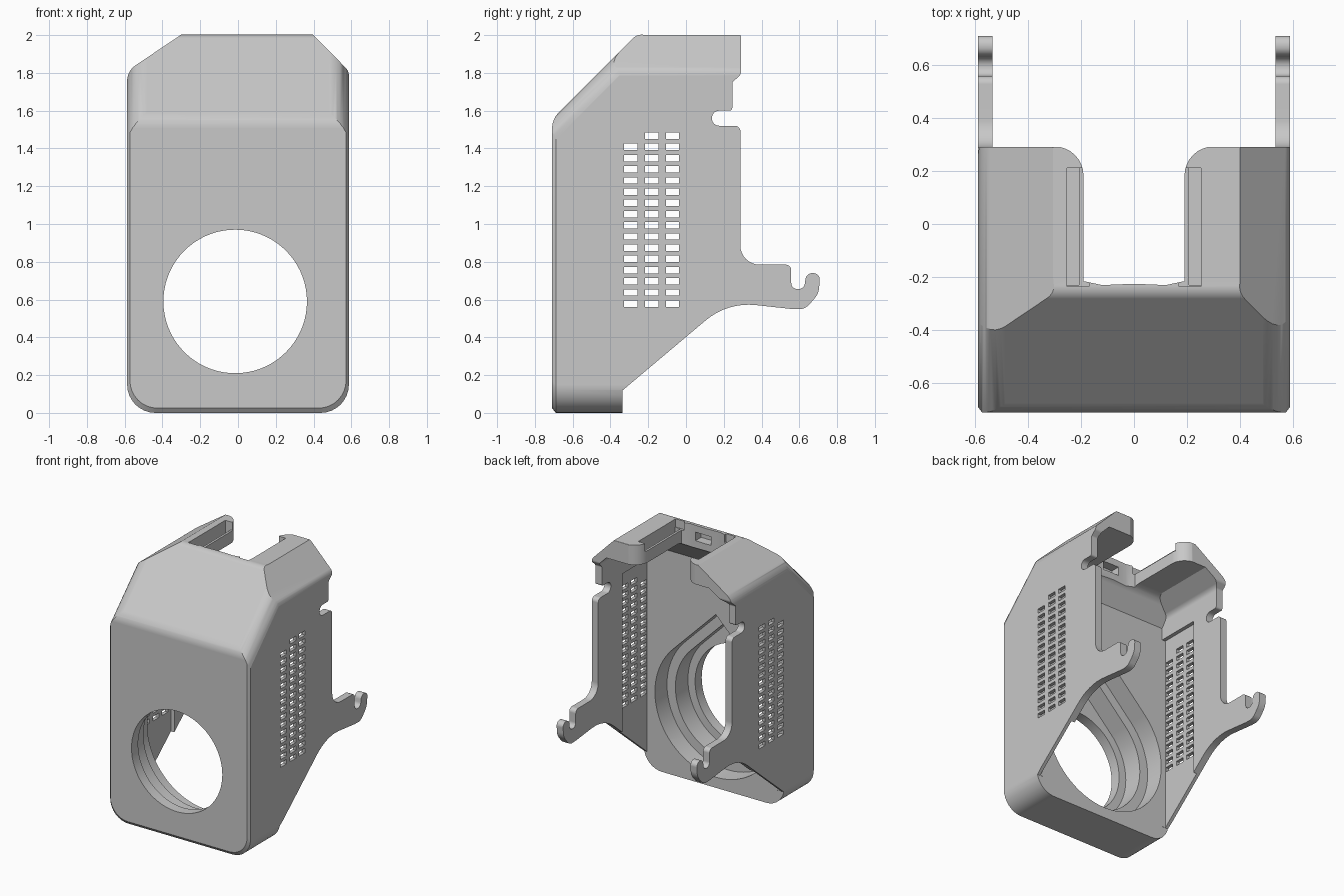
import bpy
import bmesh
import math
from mathutils import Vector, Matrix

old = bpy.data.objects.get("Cube")
if old:
    bpy.data.objects.remove(old, do_unlink=True)


def rounded(corners, steps=8):
    """Outline from (u, v, radius) corners, each corner filleted."""
    out = []
    count = len(corners)
    for i, (pu, pv, r) in enumerate(corners):
        p = Vector((pu, pv))
        a = Vector(corners[i - 1][:2]) - p
        b = Vector(corners[(i + 1) % count][:2]) - p
        if r <= 0:
            out.append(p)
            continue
        half = a.angle(b) / 2
        t = min(r / math.tan(half), 0.49 * a.length, 0.49 * b.length)
        r = t * math.tan(half)
        a.normalize()
        b.normalize()
        c = p + (a + b).normalized() * (r / math.sin(half))
        w0, w1 = p + a * t - c, p + b * t - c
        start = math.atan2(w0.y, w0.x)
        sweep = math.atan2(w1.y, w1.x) - start
        sweep = (sweep + math.pi) % (2 * math.pi) - math.pi
        for k in range(steps + 1):
            ang = start + sweep * k / steps
            out.append(c + Vector((math.cos(ang), math.sin(ang))) * r)
    return out


def make_object(name, bm):
    bmesh.ops.recalc_face_normals(bm, faces=bm.faces[:])
    mesh = bpy.data.meshes.new(name)
    bm.to_mesh(mesh)
    bm.free()
    obj = bpy.data.objects.new(name, mesh)
    bpy.context.scene.collection.objects.link(obj)
    return obj


def prism(name, outline, axis, levels):
    """Sweep an outline along an axis; each level is (position, scale about v = 1)."""
    bm = bmesh.new()
    rings = []
    for t, s in levels:
        ring = []
        for u, v in outline:
            u, v = u * s, 1 + (v - 1) * s
            co = {"x": (t, u, v), "y": (u, t, v), "z": (u, v, t)}[axis]
            ring.append(bm.verts.new(co))
        rings.append(ring)
    n = len(outline)
    for lo, hi in zip(rings, rings[1:]):
        for i in range(n):
            j = (i + 1) % n
            bm.faces.new((lo[i], lo[j], hi[j], hi[i]))
    bm.faces.new(rings[0])
    bm.faces.new(rings[-1])
    return make_object(name, bm)


def boxes(name, bounds):
    bm = bmesh.new()
    for lo, hi in bounds:
        lo, hi = Vector(lo), Vector(hi)
        m = Matrix.Translation((lo + hi) / 2) @ Matrix.Diagonal((*(hi - lo), 1))
        bmesh.ops.create_cube(bm, size=1, matrix=m)
    return make_object(name, bm)


def mirrored(x0, x1, y0, y1, z0, z1):
    """Bounds of a box and its twin on the other side."""
    return [((x0, y0, z0), (x1, y1, z1)), ((-x1, y0, z0), (-x0, y1, z1))]


def combine(base, tool, operation):
    mod = base.modifiers.new("cut", "BOOLEAN")
    mod.operation = operation
    mod.solver = "EXACT"
    mod.object = tool
    bpy.context.view_layer.update()
    dg = bpy.context.evaluated_depsgraph_get()
    mesh = bpy.data.meshes.new_from_object(base.evaluated_get(dg))
    base.modifiers.clear()
    base.data = mesh
    bpy.data.objects.remove(tool, do_unlink=True)


# Outer shell: side silhouette with rear notches and hooked arms
side = rounded([
    (-.709, -.05, 0), (-.709, 1.555, .12), (-.26, 2.004, .16), (-.2, 2, 0),
    (.29, 2, .005), (.29, 1.79, .03), (.245, 1.75, .02), (.245, 1.6, .015),
    (.137, 1.6, .039), (.137, 1.52, .039), (.288, 1.52, .03), (.288, .785, .1),
    (.557, .785, .03), (.557, .655, .036), (.626, .655, .036),
    (.636, .74, .037), (.711, .74, .038), (.702, .63, .1), (.63, .548, .08),
    (.56, .55, .05), (.22, .587, .35), (-.335, .12, 0), (-.335, -.05, 0)])
shell = prism("cover_shell", side, "x", [(-.7, 1), (.7, 1)])

# Front silhouette with a bevelled front rim
front = rounded([
    (-.587, 0, .15), (.587, 0, .15), (.587, 1.81, .06), (.38, 2.02, .05),
    (-.275, 2.02, .1), (-.587, 1.81, .1)])
combine(shell, prism("front_limit", front, "y",
                     [(-.729, .95), (-.689, 1), (.9, 1)]), "INTERSECT")

# Rounded edges along the sloping upper front
slope_n = (.709 + 1.555) / math.sqrt(2) + .0005
slope = prism("slope_limit", rounded([
    (-.589, -4, 0), (.589, -4, 0), (.589, slope_n, .11), (-.589, slope_n, .11)]),
    "y", [(-4, 1), (4, 1)])
slope.data.transform(Matrix.Rotation(math.pi / 4, 4, "X"))
combine(shell, slope, "INTERSECT")

# Inner cavity, open at the back and below
cavity = prism("cavity", rounded([
    (-.335, -.2, 0), (-.335, 1.69, 0), (-.22, 1.85, .1),
    (.95, 1.85, 0), (.95, -.2, 0)]), "x", [(-.7, 1), (.7, 1)])
combine(cavity, prism("cavity_limit", rounded([
    (-.533, -.5, 0), (.533, -.5, 0), (.533, 1.78, .05), (.44, 1.875, 0),
    (-.36, 1.875, 0), (-.533, 1.76, .05)]), "y", [(-1, 1), (1.2, 1)]), "INTERSECT")
combine(shell, cavity, "DIFFERENCE")

# Thinner side walls around the vents
combine(shell, boxes("thin_walls", mirrored(.5, .561, -.334, 0, -.2, 1.6)), "DIFFERENCE")


# Round front opening with stepped seats, the wider ones with pointed tops
def disc(radius, pointed):
    pts = []
    for k in range(72):
        a = 2 * math.pi * k / 72
        if pointed and math.pi / 4 < a < 3 * math.pi / 4:
            if k == 18:
                pts.append((-.015, .59 + radius * math.sqrt(2)))
            continue
        pts.append((-.015 + radius * math.cos(a), .59 + radius * math.sin(a)))
    return pts


for radius, y_front, pointed in ((.38, -1, False), (.44, -.63, True), (.51, -.48, True)):
    combine(shell, prism("opening", disc(radius, pointed), "y",
                         [(y_front, 1), (-.2, 1)]), "DIFFERENCE")

# Top slot, open at the back
slot = rounded([
    (-.19, -.215, 0), (-.12, -.23, 0), (0, -.225, 0), (.12, -.23, 0),
    (.19, -.215, 0), (.19, .292, .11), (.7, .292, 0), (.7, .6, 0),
    (-.7, .6, 0), (-.7, .292, 0), (-.19, .292, .11)])
combine(shell, prism("top_slot", slot, "z", [(1.65, 1), (2.2, 1)]), "DIFFERENCE")

# Grooves beside the slot, each with a low lip, and the window in the front lip
combine(shell, boxes("grooves", mirrored(.17, .253, -.235, .21, 1.94, 2.2)), "DIFFERENCE")
pockets = mirrored(.207, .253, -.23, .21, 1.875, 2.1)
pockets.append(((-.05, -.295, 1.885), (.08, -.1, 1.95)))
combine(shell, boxes("pockets", pockets), "DIFFERENCE")

# Vent rows through both side walls
vents = []
for y, rows in ((-.293, 15), (-.181, 16), (-.072, 16)):
    for k in range(rows):
        z = .578 + k * .0593
        vents.append(((-.8, y - .035, z - .017), (.8, y + .035, z + .017)))
combine(shell, boxes("vents", vents), "DIFFERENCE")

# Grey plastic, smooth curves with sharp edges
grey = bpy.data.materials.new("grey_plastic")
grey.use_nodes = True
colour = (.58, .58, .58, 1)
grey.diffuse_color = colour
grey.node_tree.nodes["Principled BSDF"].inputs["Base Color"].default_value = colour
shell.data.materials.clear()
shell.data.materials.append(grey)
for poly in shell.data.polygons:
    poly.material_index = 0

bpy.ops.object.select_all(action="DESELECT")
shell.select_set(True)
bpy.context.view_layer.objects.active = shell
bpy.ops.object.shade_smooth_by_angle(angle=math.radians(32))
weighted = shell.modifiers.new("clean_shading", "WEIGHTED_NORMAL")
weighted.keep_sharp = True
